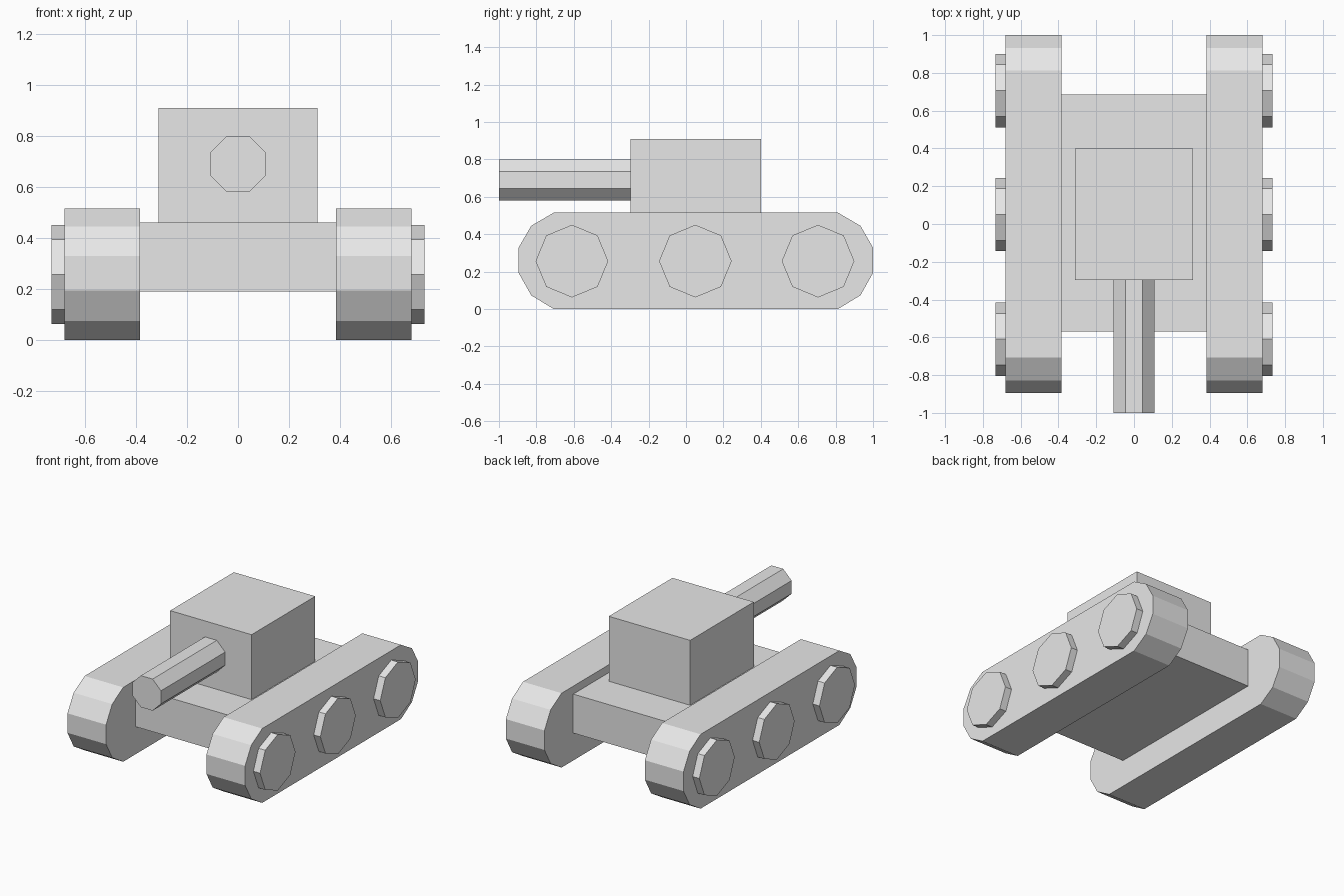
import bpy, bmesh, math

if "Cube" in bpy.data.objects:
    bpy.data.objects.remove(bpy.data.objects["Cube"])

grey = bpy.data.materials.new("plain grey")
grey.diffuse_color = (0.8, 0.8, 0.8, 1)
grey.use_nodes = True
grey.node_tree.nodes["Principled BSDF"].inputs["Base Color"].default_value = grey.diffuse_color


def finish(bm, name):
    bmesh.ops.recalc_face_normals(bm, faces=bm.faces)
    mesh = bpy.data.meshes.new(name)
    bm.to_mesh(mesh)
    bm.free()
    mesh.materials.append(grey)
    obj = bpy.data.objects.new(name, mesh)
    bpy.context.collection.objects.link(obj)
    return obj


def prism(name, outline, direction):
    """Extrude a closed outline along a direction into a flat-sided solid."""
    bm = bmesh.new()
    face = bm.faces.new([bm.verts.new(p) for p in outline])
    new = bmesh.ops.extrude_face_region(bm, geom=[face])["geom"]
    bmesh.ops.translate(bm, vec=direction,
                        verts=[v for v in new if isinstance(v, bmesh.types.BMVert)])
    return finish(bm, name)


def box(name, x, y0, y1, z0, z1):
    outline = [(-x, y0, z0), (x, y0, z0), (x, y1, z0), (-x, y1, z0)]
    return prism(name, outline, (0, 0, z1 - z0))


def octagon(radius, turn):
    return [(radius * math.cos(turn + i * math.pi / 4),
             radius * math.sin(turn + i * math.pi / 4)) for i in range(8)]


# Body and turret
box("hull", 0.385, -0.57, 0.685, 0.19, 0.46)
box("turret", 0.312, -0.297, 0.4, 0.46, 0.91)

# Gun barrel, flat side up
prism("gun_barrel",
      [(a, -1.0, 0.69 + b) for a, b in octagon(0.1185, math.pi / 8)],
      (0, 0.705, 0))

# Track outline: bevelled ends mirrored about the track's middle
half = [(0.76, 0.0), (0.88, 0.073), (0.9475, 0.193),
        (0.9475, 0.328), (0.88, 0.445), (0.76, 0.515)]
track = [(0.0525 + a, b) for a, b in half] + [(0.0525 - a, b) for a, b in half[::-1]]

for label, s in (("left", -1), ("right", 1)):
    prism(label + "_track", [(s * 0.385, a, b) for a, b in track], (s * 0.296, 0, 0))
    # Three road wheels standing out from the track, point up
    for place, y in (("front", -0.61), ("middle", 0.05), ("rear", 0.706)):
        prism(f"{label}_{place}_wheel",
              [(s * 0.681, y + a, 0.256 + b) for a, b in octagon(0.194, 0)],
              (s * 0.051, 0, 0))
